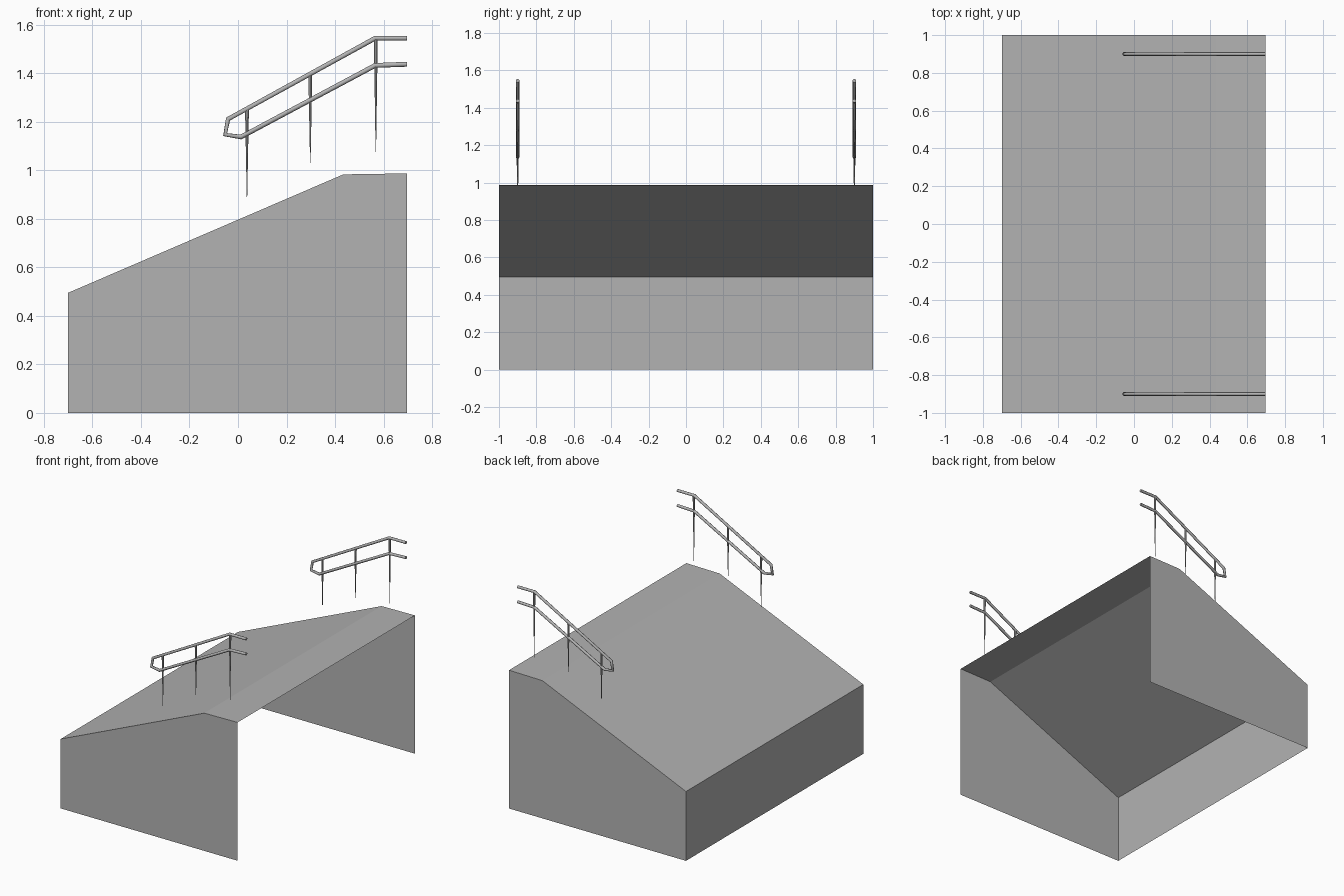
import bpy
import bmesh

cube = bpy.data.objects.get("Cube")
if cube:
    bpy.data.objects.remove(cube, do_unlink=True)


def make_material(name, rgb):
    mat = bpy.data.materials.new(name)
    mat.use_nodes = True
    mat.diffuse_color = (*rgb, 1)
    mat.node_tree.nodes["Principled BSDF"].inputs["Base Color"].default_value = (*rgb, 1)
    return mat


grey = make_material("plain grey", (0.45, 0.45, 0.45))


def add_object(name, data):
    obj = bpy.data.objects.new(name, data)
    data.materials.append(grey)
    bpy.context.collection.objects.link(obj)
    return obj


# Sloped shell, open underneath and at its tall end
PROFILE = [(-0.7, 0), (-0.7, 0.495), (0.434, 0.983), (0.697, 0.987), (0.697, 0)]
bm = bmesh.new()
front = [bm.verts.new((x, -1, z)) for x, z in PROFILE]
back = [bm.verts.new((x, 1, z)) for x, z in PROFILE]
bm.faces.new(front[::-1])
bm.faces.new(back)
for i in range(3):  # low end wall, slope, deck
    bm.faces.new((front[i], front[i + 1], back[i + 1], back[i]))
bmesh.ops.recalc_face_normals(bm, faces=bm.faces)
bm.normal_update()
if bm.faces[0].normal.y > 0:
    bmesh.ops.reverse_faces(bm, faces=bm.faces)
mesh = bpy.data.meshes.new("ramp_shell")
bm.to_mesh(mesh)
bm.free()
add_object("ramp_shell", mesh)

# Handrails: one looped tube each, on posts that taper to a point
RAIL = [(0.697, 1.544), (0.565, 1.544), (-0.041, 1.211), (-0.053, 1.147),
        (0.012, 1.137), (0.565, 1.432), (0.697, 1.437)]
POSTS = [(0.037, 0.89, 1.25), (0.298, 1.03, 1.39), (0.568, 1.075, 1.54)]


def add_rail(name, y):
    curve = bpy.data.curves.new(name, "CURVE")
    curve.dimensions = "3D"
    curve.bevel_depth = 0.01
    curve.bevel_resolution = 2
    curve.use_fill_caps = True
    spline = curve.splines.new("POLY")
    spline.points.add(len(RAIL) - 1)
    for point, (x, z) in zip(spline.points, RAIL):
        point.co = (x, y, z, 1)
    add_object(name, curve)


def add_post(name, x, y, low, high):
    bpy.ops.mesh.primitive_cone_add(vertices=8, radius1=0.001, radius2=0.008,
                                    depth=high - low,
                                    location=(x, y, (low + high) / 2))
    post = bpy.context.object
    post.name = name
    post.data.materials.append(grey)
    bpy.ops.object.shade_smooth_by_angle()


for side, y in (("front", -0.9), ("back", 0.9)):
    add_rail(side + "_handrail", y)
    for n, (x, low, high) in enumerate(POSTS, 1):
        add_post(f"{side}_post_{n}", x, y, low, high)
